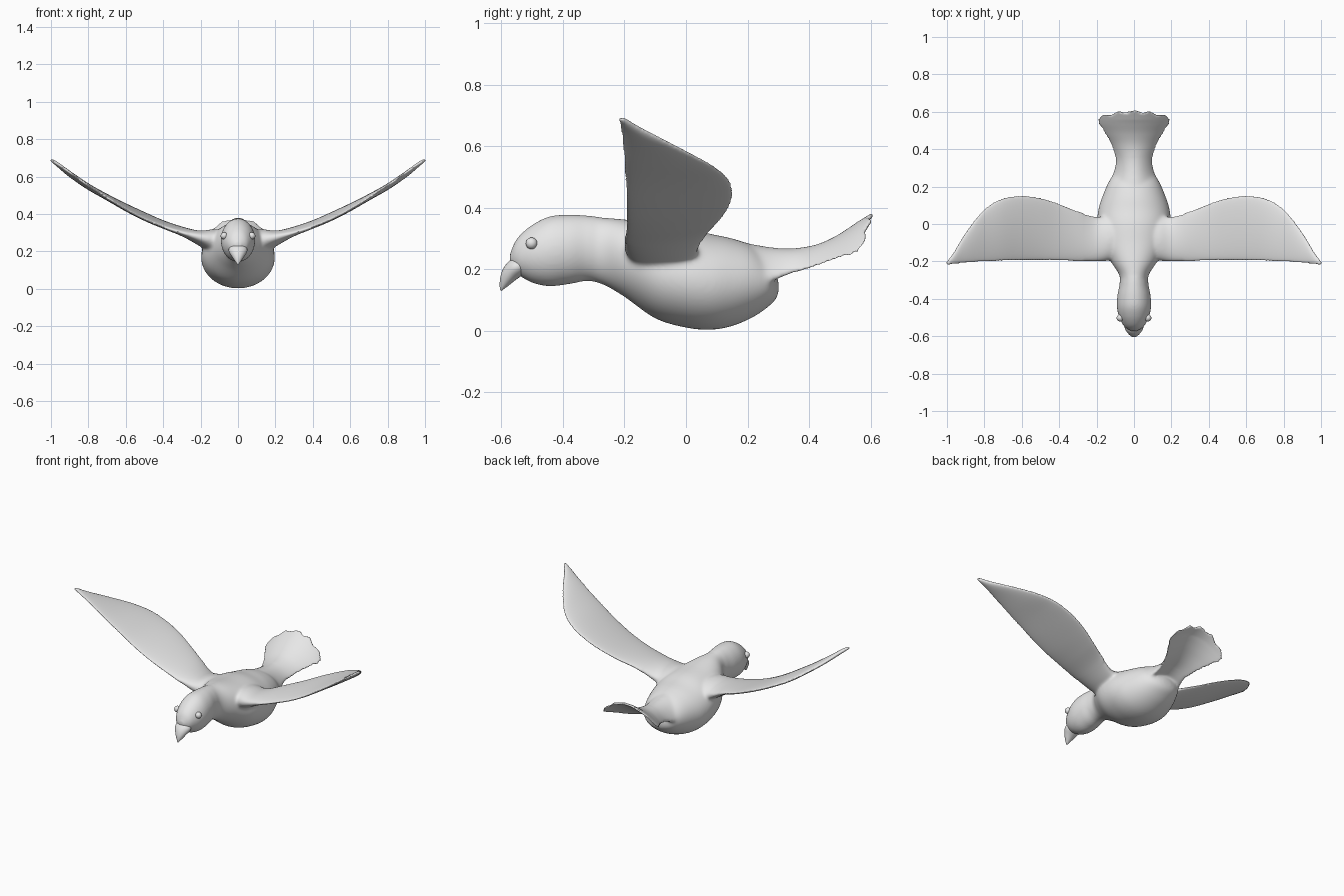
import bpy, bmesh, math
from mathutils import Vector

if "Cube" in bpy.data.objects:
    bpy.data.objects.remove(bpy.data.objects["Cube"])

grey = bpy.data.materials.new("plain grey")
grey.use_nodes = True
grey.diffuse_color = (0.8, 0.8, 0.8, 1)
grey.node_tree.nodes["Principled BSDF"].inputs["Base Color"].default_value = (0.8, 0.8, 0.8, 1)


def spline(rows, steps=6):
    """Smoothly interpolate rows of section values."""
    rows = [Vector(r) for r in rows]
    out = []
    for i in range(len(rows) - 1):
        a, b = rows[max(i - 1, 0)], rows[i]
        c, d = rows[i + 1], rows[min(i + 2, len(rows) - 1)]
        for k in range(steps):
            t = k / steps
            out.append((b * 2 + (c - a) * t + (a * 2 - b * 5 + c * 4 - d) * t**2
                        + (b * 3 - a - c * 3 + d) * t**3) / 2)
    return out + [rows[-1]]


def loft(bm, rings):
    """Skin a list of closed rings and cap both ends."""
    loops = [[bm.verts.new(p) for p in ring] for ring in rings]
    n = len(loops[0])
    for a, b in zip(loops, loops[1:]):
        for i in range(n):
            j = (i + 1) % n
            bm.faces.new((a[i], a[j], b[j], b[i]))
    bm.faces.new(loops[0])
    bm.faces.new(loops[-1])


def angles(n):
    return [2 * math.pi * i / n for i in range(n)]


def finish(bm, name):
    bmesh.ops.recalc_face_normals(bm, faces=bm.faces)
    mesh = bpy.data.meshes.new(name)
    bm.to_mesh(mesh)
    bm.free()
    mesh.materials.append(grey)
    mesh.shade_smooth()
    ob = bpy.data.objects.new(name, mesh)
    bpy.context.collection.objects.link(ob)
    return ob


bird = bmesh.new()

# Head, neck and belly: y, bottom, top, half width
body = [(-.572, .225, .25, .015), (-.555, .192, .29, .045), (-.53, .172, .32, .064),
        (-.49, .153, .35, .082), (-.44, .145, .372, .091), (-.38, .152, .377, .088),
        (-.32, .162, .374, .077), (-.27, .15, .368, .08), (-.2, .11, .362, .125),
        (-.1, .04, .347, .18), (0, .01, .335, .197), (.08, .003, .315, .19),
        (.15, .015, .3, .168), (.22, .045, .275, .138), (.27, .08, .23, .105),
        (.294, .105, .18, .06), (.302, .13, .155, .02)]
loft(bird, [[(w * math.cos(t), y, (lo + hi) / 2 + (hi - lo) / 2 * math.sin(t))
             for t in angles(48)] for y, lo, hi, w in spline(body)])

# Wings: x, leading y and z, trailing y and z, thickness
wing = [(.04, -.17, .25, .04, .24, .13), (.13, -.195, .262, .045, .245, .13),
        (.2, -.203, .275, .04, .262, .085), (.3, -.2, .3, .068, .315, .05),
        (.4, -.195, .332, .108, .357, .038), (.5, -.194, .372, .14, .403, .036),
        (.6, -.195, .424, .152, .448, .036), (.7, -.198, .487, .138, .493, .036),
        (.8, -.202, .553, .08, .54, .034), (.9, -.208, .624, -.045, .605, .03),
        (.96, -.214, .667, -.145, .655, .026), (.99, -.217, .686, -.187, .679, .02),
        (1.002, -.216, .688, -.203, .685, .01)]
for side in (1, -1):
    rings = []
    for x, ly, lz, ty, tz, th in spline(wing):
        ring = []
        for t in angles(40):
            u = (1 - math.cos(t)) / 2
            ring.append((side * x, ly + (ty - ly) * u, lz + (tz - lz) * u + th / 2 * math.sin(t)))
        rings.append(ring)
    loft(bird, rings)

# Arched fan tail: y, half width, crest height, edge drop, thickness
tail = [(.08, .13, .3, .07, .12), (.2, .135, .284, .07, .11), (.28, .109, .271, .06, .085),
        (.35, .1, .268, .05, .055), (.42, .12, .279, .05, .036), (.48, .153, .304, .06, .026),
        (.53, .187, .335, .082, .02), (.56, .199, .356, .095, .016)]
sections = spline(tail)
rings = []
for k, (y, w, top, drop, th) in enumerate(sections):
    ring = []
    for t in angles(96):
        u = math.cos(t)
        # scalloped feather ends on the last section
        dy = .027 - .034 * u * u + .022 * abs(math.cos(2.5 * math.pi * u)) if k == len(sections) - 1 else 0
        half = th / 2 * math.sin(t)
        ring.append((w * u, y + dy, top - th / 2 - drop * u * u + half + dy * .6))
    rings.append(ring)
loft(bird, rings)
bird_ob = finish(bird, "bird_body")


def bake(ob):
    """Replace the mesh by its modified result."""
    graph = bpy.context.evaluated_depsgraph_get()
    graph.update()
    mesh = bpy.data.meshes.new_from_object(ob.evaluated_get(graph))
    ob.modifiers.clear()
    ob.data = mesh


# Fuse the parts, then soften the joints
fuse = bird_ob.modifiers.new("fuse", 'REMESH')
fuse.mode = 'VOXEL'
fuse.voxel_size = .006
fuse.use_smooth_shade = True
bake(bird_ob)
joint = bird_ob.vertex_groups.new(name="joints")
joint.add([v.index for v in bird_ob.data.vertices
           if abs(v.co.x) < .27 and -.28 < v.co.y < .36], 1, 'REPLACE')
blend = bird_ob.modifiers.new("blend", 'SMOOTH')
blend.vertex_group = "joints"
blend.iterations = 30
polish = bird_ob.modifiers.new("polish", 'SMOOTH')
polish.iterations = 3
bake(bird_ob)
bird_ob.data.materials.clear()
bird_ob.data.materials.append(grey)
bird_ob.data.shade_smooth()

# Hooked beak: y, z, half width, half depth
beak = bmesh.new()
curve = [(-.53, .222, .046, .03), (-.553, .204, .05, .032), (-.575, .182, .037, .027),
         (-.592, .156, .02, .017), (-.603, .131, .003, .003)]
axis = Vector((0, -.75, .66))
loft(beak, [[Vector((w * math.cos(t), y, z)) + axis * d * math.sin(t) for t in angles(24)]
            for y, z, w, d in spline(curve)])
finish(beak, "beak")

# Eyes
for side, name in ((1, "left_eye"), (-1, "right_eye")):
    eye = bmesh.new()
    bmesh.ops.create_uvsphere(eye, u_segments=24, v_segments=12, radius=.019)
    bmesh.ops.translate(eye, verts=eye.verts, vec=(side * .074, -.502, .284))
    finish(eye, name)
